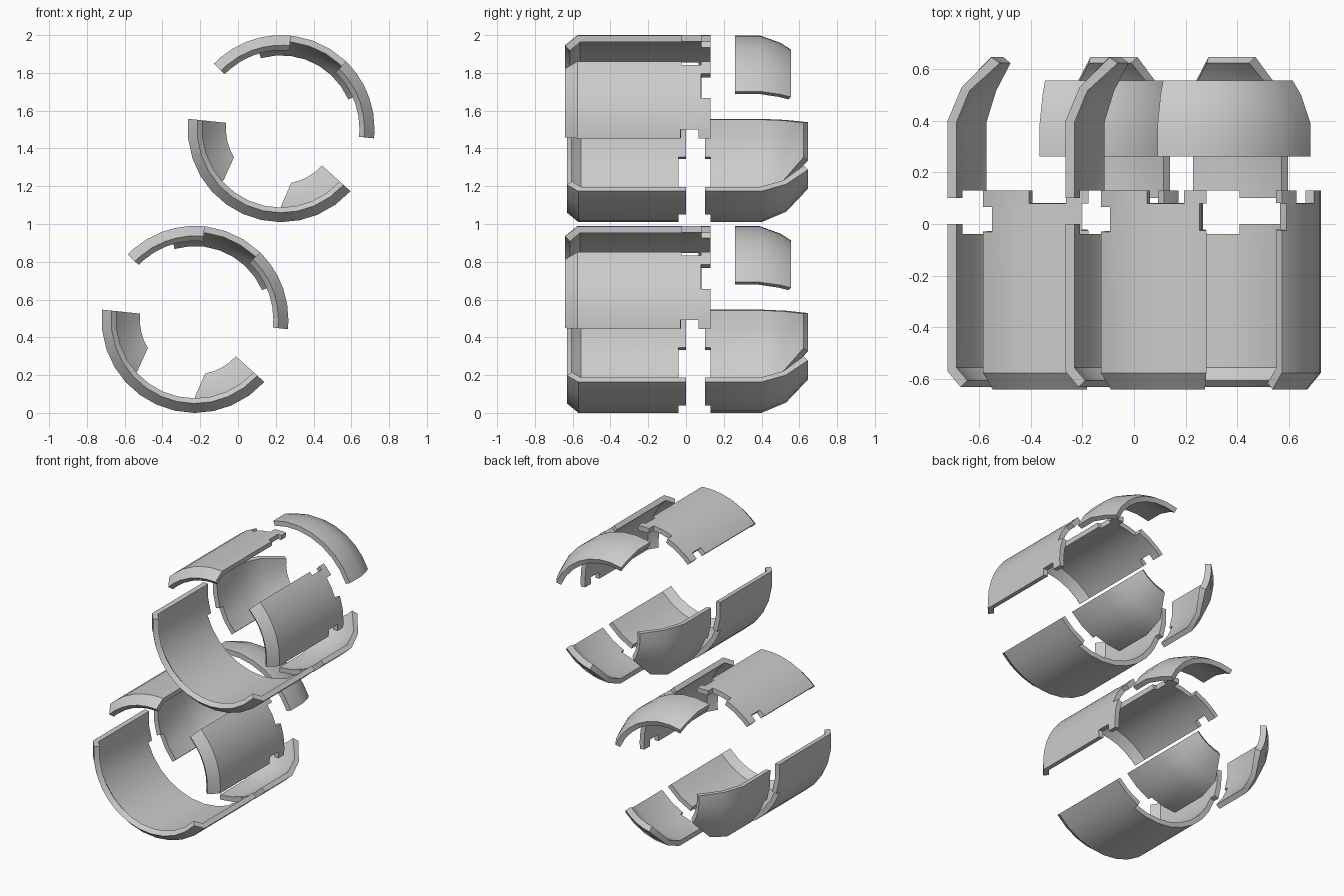
import bpy, bmesh, math

if "Cube" in bpy.data.objects:
    bpy.data.objects.remove(bpy.data.objects["Cube"])

R, WALL = 0.495, 0.034


def station(profile, y):
    """Outer (y, radius) and inner (y, radius) of a plate section at y."""
    for p, q in zip(profile, profile[1:]):
        if y <= q[0] + 1e-6:
            t = (y - p[0]) / (q[0] - p[0])
            m = [a + (b - a) * t for a, b in zip(p, q)]
            return (m[0], m[1]), (m[2], m[3])
    return profile[-1][:2], profile[-1][2:]


def shell(name, centre, a0, a1, profile, notches=(), mirror=None, taper=None, step=13):
    """Curved plate around the y axis; notches are (angle, angle, y, y) cut-outs.
    mirror: reflect angles about this angle. taper: (y start, y end, scale) narrows
    the plate towards its a1 edge."""
    stops = sorted({a0, a1, *[a for n in notches for a in n[:2]]})
    angles = [a0]
    for s, e in zip(stops, stops[1:]):
        k = max(1, math.ceil((e - s) / step))
        angles += [s + (e - s) * i / k for i in range(1, k + 1)]
    ys = sorted({*[p[0] for p in profile], *[y for n in notches for y in n[2:]]})

    def kept(i, j):
        if not (0 <= i < len(angles) - 1 and 0 <= j < len(ys) - 1):
            return False
        a, y = (angles[i] + angles[i + 1]) / 2, (ys[j] + ys[j + 1]) / 2
        return not any(n[0] < a < n[1] and n[2] < y < n[3] for n in notches)

    bm = bmesh.new()
    cache = {}

    def vert(i, j, layer):
        key = (i, j, layer)
        if key not in cache:
            a, y = angles[i], ys[j]
            yy, r = station(profile, y)[layer]
            if taper and y > taper[0]:
                t = (y - taper[0]) / (taper[1] - taper[0])
                a = a1 + (a - a1) * (1 + (taper[2] - 1) * t)
            if mirror is not None:
                a = 2 * mirror - a
            a = math.radians(a)
            cache[key] = bm.verts.new((centre[0] + r * math.cos(a), yy,
                                       centre[1] + r * math.sin(a)))
        return cache[key]

    for i in range(len(angles) - 1):
        for j in range(len(ys) - 1):
            if not kept(i, j):
                continue
            quad = [(i, j), (i + 1, j), (i + 1, j + 1), (i, j + 1)]
            for layer in (0, 1):
                bm.faces.new([vert(*q, layer) for q in quad])
            # walls wherever there is no neighbouring cell
            sides = [(i, j - 1), (i + 1, j), (i, j + 1), (i - 1, j)]
            for k, side in enumerate(sides):
                if not kept(*side):
                    p, q = quad[k], quad[(k + 1) % 4]
                    bm.faces.new([vert(*p, 0), vert(*q, 0), vert(*q, 1), vert(*p, 1)])
    bmesh.ops.recalc_face_normals(bm, faces=bm.faces)
    mesh = bpy.data.meshes.new(name)
    bm.to_mesh(mesh)
    bm.free()
    mesh.shade_smooth()
    mesh.set_sharp_from_angle(angle=math.radians(28))
    bpy.context.collection.objects.link(bpy.data.objects.new(name, mesh))


# Section profiles: outer y, outer radius, inner y, inner radius
I = R - WALL
lower_front = [(-0.63, 0.445, -0.605, 0.418), (-0.57, R, -0.555, I), (0.0, R, 0.0, I)]
upper_front = [(-0.64, 0.442, -0.615, 0.415), (-0.575, R, -0.56, I), (0.13, R, 0.13, I)]
lower_back = [(0.10, R, 0.10, I), (0.40, R, 0.392, I),
              (0.53, 0.44, 0.515, 0.41), (0.645, 0.325, 0.622, 0.292)]
cap = [(0.26, R, 0.26, I), (0.39, R, 0.383, I),
       (0.50, 0.455, 0.49, 0.422), (0.555, 0.42, 0.543, 0.388)]

for tag, c in (("low", (-0.228, 0.495)), ("high", (0.228, 1.505))):
    # lower front half-shell with a stepped rear edge
    shell("lower_front_shell_" + tag, c, 174, 318, lower_front,
          [(199, 293, -0.04, 0.0)])
    # pair of rear lower plates, curved inwards at the back
    for side, mirror in (("right", None), ("left", 246)):
        shell(f"lower_rear_plate_{side}_{tag}", c, 270, 318, lower_back,
              [(270, 293, 0.10, 0.13)], mirror, (0.53, 0.645, 0.78))
    # pair of upper plates with notched edges
    for side, mirror in (("right", None), ("left", 65)):
        shell(f"upper_plate_{side}_{tag}", c, -6, 46, upper_front,
              [(19, 36, 0.08, 0.13), (-6, -0.5, -0.03, 0.065), (43, 46, -0.025, 0.08)],
              mirror)
    # rear upper cap
    shell("upper_rear_cap_" + tag, c, 23.5, 106, cap)
